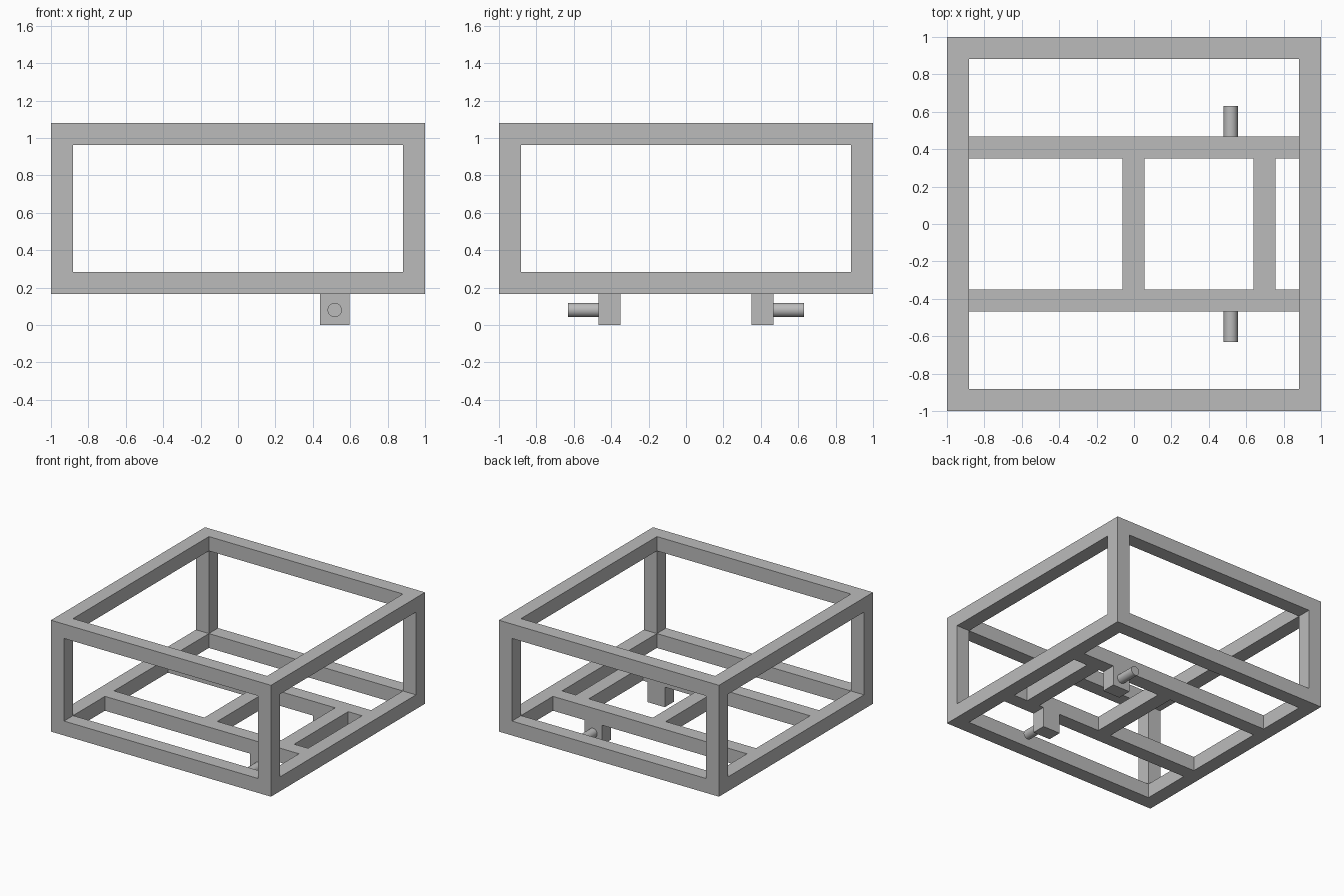
import bpy, bmesh, itertools, math
from mathutils import Vector

old = bpy.data.objects.get("Cube")
if old:
    bpy.data.objects.remove(old, do_unlink=True)

grey = bpy.data.materials.new("steel_grey")
grey.use_nodes = True
GREY = (0.5, 0.5, 0.5, 1)
grey.diffuse_color = GREY
grey.node_tree.nodes["Principled BSDF"].inputs["Base Color"].default_value = GREY

BAR = 0.118             # square bar thickness
LOW, HIGH = 0.165, 1.08  # frame bottom and top
IN = 1 - BAR


def finish(name, bm):
    bmesh.ops.recalc_face_normals(bm, faces=bm.faces)
    mesh = bpy.data.meshes.new(name)
    bm.to_mesh(mesh)
    bm.free()
    mesh.materials.append(grey)
    obj = bpy.data.objects.new(name, mesh)
    bpy.context.collection.objects.link(obj)
    return obj


def box(name, lo, hi):
    bm = bmesh.new()
    bmesh.ops.create_cube(bm, size=1)
    for v in bm.verts:
        v.co = Vector(h if c > 0 else l for c, l, h in zip(v.co, lo, hi))
    return finish(name, bm)


# Outer frame: keep only the twelve edge bars of a three-way grid, as one skin
grid = [(-1, -IN, IN, 1), (-1, -IN, IN, 1), (LOW, LOW + BAR, HIGH - BAR, HIGH)]


def solid(cell):
    return all(0 <= i <= 2 for i in cell) and sum(i != 1 for i in cell) >= 2


bm = bmesh.new()
for cell in filter(solid, itertools.product(range(3), repeat=3)):
    for axis, side in itertools.product(range(3), (0, 1)):
        beside = list(cell)
        beside[axis] += 2 * side - 1
        if solid(beside):
            continue
        u, w = [a for a in range(3) if a != axis]
        corners = []
        for du, dw in ((0, 0), (1, 0), (1, 1), (0, 1)):
            i = list(cell)
            i[axis] += side
            i[u] += du
            i[w] += dw
            corners.append(bm.verts.new([grid[a][i[a]] for a in range(3)]))
        bm.faces.new(corners)
bmesh.ops.remove_doubles(bm, verts=bm.verts, dist=0.0001)
finish("outer_frame", bm)

# Floor rails, each with a bracket and an outward pin
RAIL_IN, RAIL_OUT = 0.35, 0.468
PIN_X, PIN_Z = 0.517, 0.08
for side, s in (("front", -1), ("back", 1)):
    y0, y1 = sorted((s * RAIL_IN, s * RAIL_OUT))
    box(side + "_floor_rail", (-IN, y0, LOW), (IN, y1, LOW + BAR))
    box(side + "_bracket", (0.438, y0, 0), (0.596, y1, LOW))
    bpy.ops.mesh.primitive_cylinder_add(
        vertices=32, radius=0.038, depth=0.163,
        location=(PIN_X, s * (RAIL_OUT + 0.0815), PIN_Z),
        rotation=(math.pi / 2, 0, 0))
    pin = bpy.context.object
    pin.name = side + "_pin"
    pin.data.materials.append(grey)
    bpy.ops.object.shade_smooth_by_angle()

# Cross members between the rails
for name, x in (("middle_cross_member", -0.002), ("left_cross_member", 0.697)):
    box(name, (x - BAR / 2, -RAIL_IN, LOW), (x + BAR / 2, RAIL_IN, LOW + BAR))
